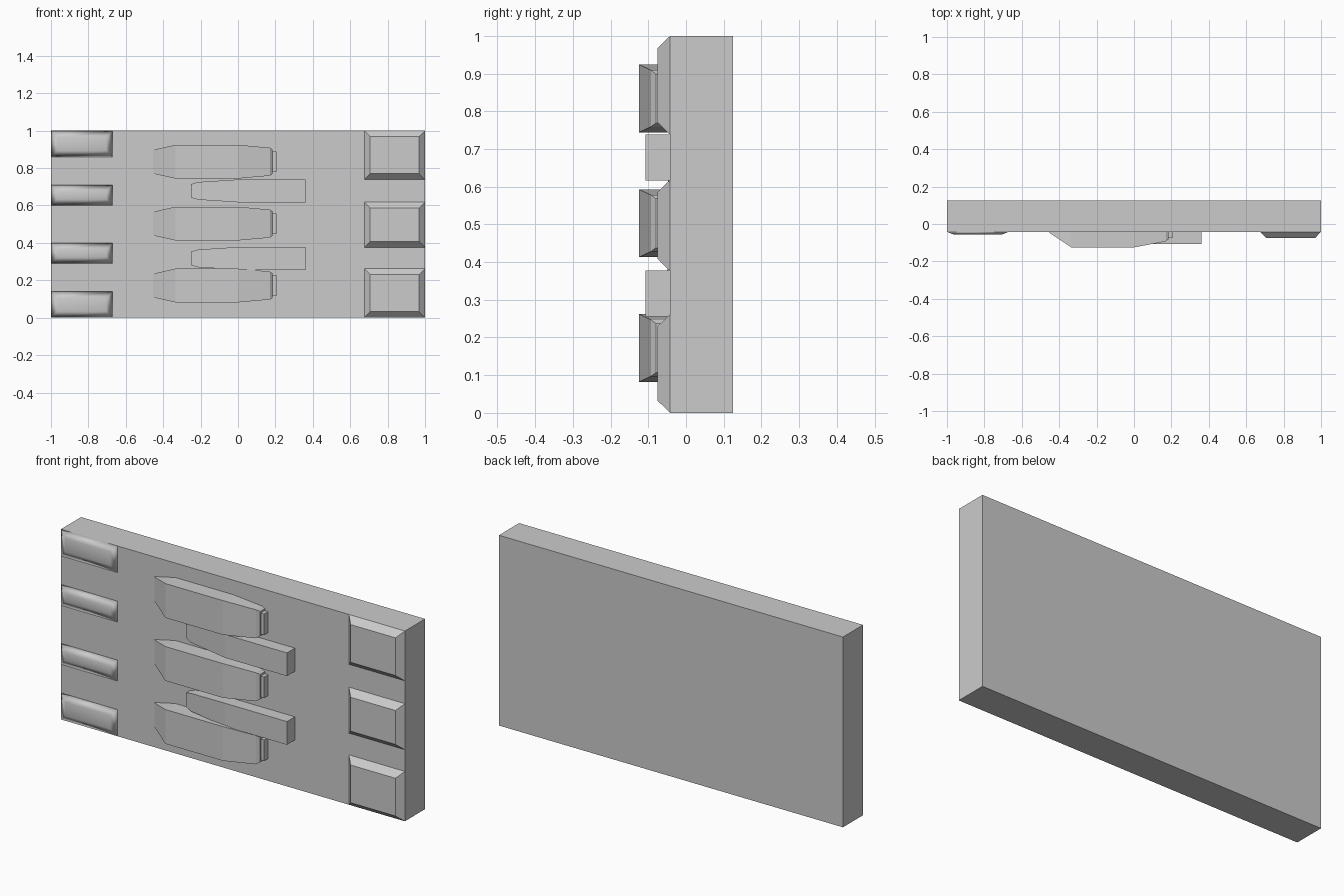
import bpy, bmesh

if "Cube" in bpy.data.objects:
    bpy.data.objects.remove(bpy.data.objects["Cube"])

FACE = -0.042   # front surface of the slab
BURY = -0.03    # parts sink slightly into the slab


def make(name, rings, smooth=False):
    """Loft a closed solid through a list of four-cornered rings."""
    bm = bmesh.new()
    loops = [[bm.verts.new(p) for p in r] for r in rings]
    for a, b in zip(loops, loops[1:]):
        for i in range(4):
            j = (i + 1) % 4
            bm.faces.new((a[i], a[j], b[j], b[i]))
    bm.faces.new(loops[0])
    bm.faces.new(loops[-1])
    bmesh.ops.recalc_face_normals(bm, faces=bm.faces)
    me = bpy.data.meshes.new(name)
    bm.to_mesh(me)
    bm.free()
    ob = bpy.data.objects.new(name, me)
    bpy.context.collection.objects.link(ob)
    if smooth:
        me.shade_smooth()
    return ob


def rect(x0, x1, z0, z1, y):
    return [(x0, y, z0), (x1, y, z0), (x1, y, z1), (x0, y, z1)]


def pad(name, x0, x1, z0, z1, top, inset, smooth=False):
    """Raised block with sloping sides on the slab face."""
    return make(name, [
        rect(x0, x1, z0, z1, FACE),
        rect(x0 + inset, x1 - inset, z0 + inset, z1 - inset, top)], smooth)


def fin(name, zc, sections):
    """Long rib from sections of (x, half width, front y)."""
    return make(name, [[(x, BURY, zc - w), (x, BURY, zc + w),
                        (x, y, zc + w), (x, y, zc - w)]
                       for x, w, y in sections])


# Main slab
make("slab", [rect(-1, 1, 0, 1, FACE), rect(-1, 1, 0, 1, 0.125)])

# Bevelled blocks on the right
for z0, z1 in ((0, 0.262), (0.376, 0.618), (0.738, 1)):
    pad("right_block", 0.675, 1, z0, z1, -0.075, 0.032)

# Low soft pads on the left
for z0, z1 in ((0, 0.14), (0.29, 0.40), (0.60, 0.71), (0.86, 1)):
    pad("left_pad", -1, -0.67, z0, z1, -0.056, 0.035, True)

# Wide tapered fins with a stepped tip
for zc in (0.172, 0.503, 0.834):
    fin("wide_fin", zc, [(-0.455, 0.063, -0.045), (-0.335, 0.09, -0.125),
                         (0, 0.09, -0.125), (0.17, 0.075, -0.093),
                         (0.185, 0.065, -0.08)])
    fin("fin_tip", zc, [(0.17, 0.055, -0.075), (0.205, 0.055, -0.075)])

# Narrow bars between the fins
for zc in (0.317, 0.678):
    fin("narrow_bar", zc, [(-0.25, 0.036, -0.075), (-0.215, 0.047, -0.085),
                           (0, 0.061, -0.108), (0.36, 0.061, -0.108)])
